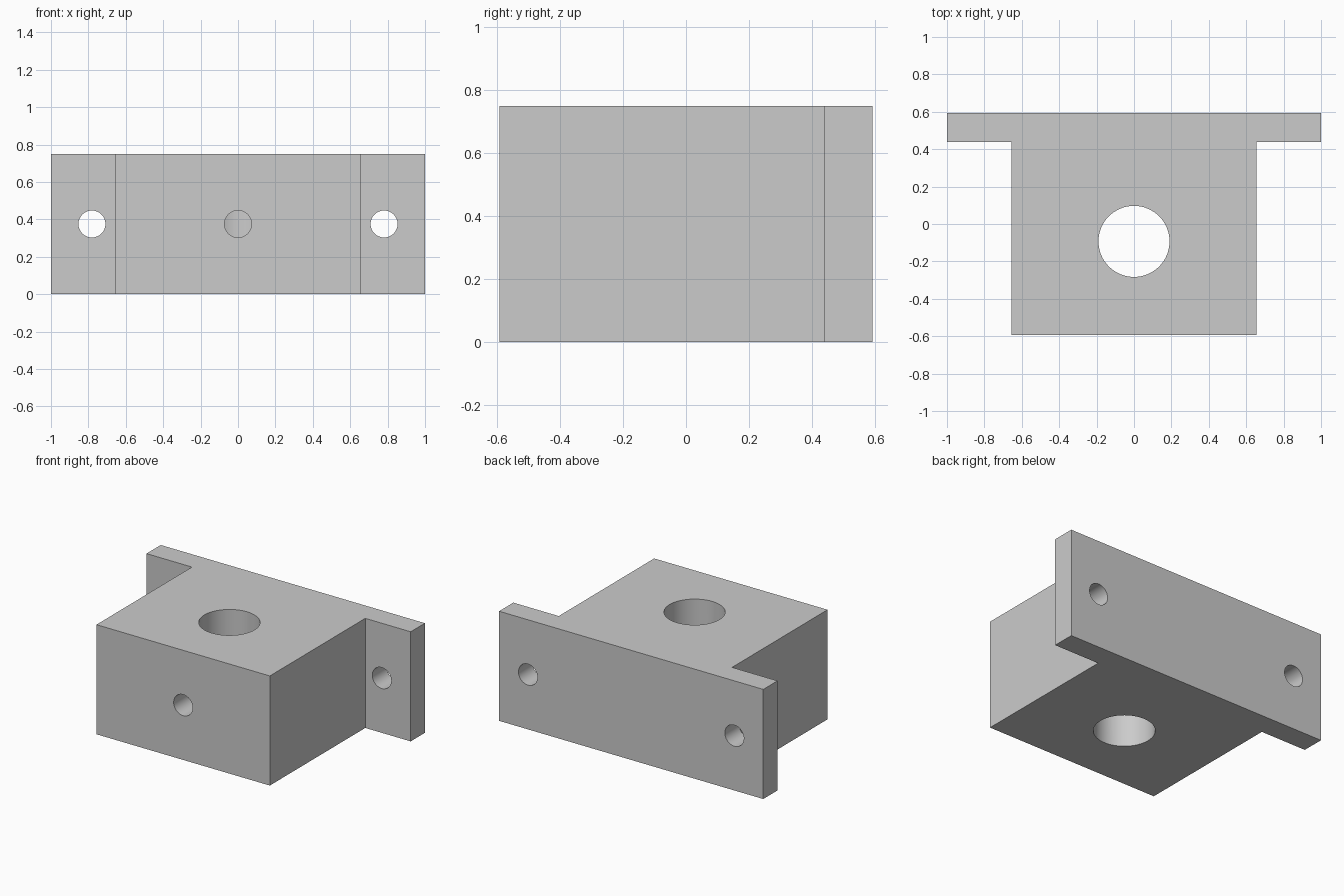
import bpy, bmesh
from math import pi
from mathutils import Matrix

if "Cube" in bpy.data.objects:
    bpy.data.objects.remove(bpy.data.objects["Cube"])

H = 0.75          # block height
D = 0.593         # half depth
FLANGE_Y = 0.439  # front face of the flange
BODY_X = 0.656    # half width of the body
BORE_Y = -0.093


def make_object(name, bm):
    bmesh.ops.recalc_face_normals(bm, faces=bm.faces)
    mesh = bpy.data.meshes.new(name)
    bm.to_mesh(mesh)
    bm.free()
    obj = bpy.data.objects.new(name, mesh)
    bpy.context.collection.objects.link(obj)
    return obj


def cutter(name, radius, length, centre, along_y=False):
    bm = bmesh.new()
    m = Matrix.Translation(centre)
    if along_y:
        m = m @ Matrix.Rotation(pi / 2, 4, 'X')
    bmesh.ops.create_cone(bm, cap_ends=True, segments=64, radius1=radius,
                          radius2=radius, depth=length, matrix=m)
    obj = make_object(name, bm)
    obj.hide_render = True
    return obj


# T-shaped block: body plus rear mounting flange
half = [(BODY_X, -D), (BODY_X, FLANGE_Y), (1, FLANGE_Y), (1, D)]
outline = half + [(-x, y) for x, y in reversed(half)]
bm = bmesh.new()
face = bm.faces.new([bm.verts.new((x, y, 0)) for x, y in outline])
top = bmesh.ops.extrude_face_region(bm, geom=[face])
bmesh.ops.translate(bm, vec=(0, 0, H),
                    verts=[v for v in top['geom'] if isinstance(v, bmesh.types.BMVert)])
block = make_object("mounting_block", bm)

# Vertical bore, set-screw hole into the bore, two flange bolt holes
cutters = [
    cutter("bore_cutter", 0.19, 2, (0, BORE_Y, H / 2)),
    cutter("set_screw_cutter", 0.072, 1.0, (0, BORE_Y - 0.5, H / 2), True),
]
for side, x in (("left", -0.781), ("right", 0.781)):
    cutters.append(cutter(side + "_bolt_cutter", 0.072, 0.6, (x, D, H / 2), True))

bpy.context.view_layer.objects.active = block
block.select_set(True)
for c in cutters:
    mod = block.modifiers.new(c.name, 'BOOLEAN')
    mod.operation = 'DIFFERENCE'
    mod.solver = 'EXACT'
    mod.object = c
    bpy.ops.object.modifier_apply(modifier=mod.name)
for c in cutters:
    bpy.data.objects.remove(c, do_unlink=True)

# Smooth hole walls, crisp edges
bpy.ops.object.select_all(action='DESELECT')
block.select_set(True)
bpy.ops.object.shade_smooth_by_angle(angle=pi / 6)
